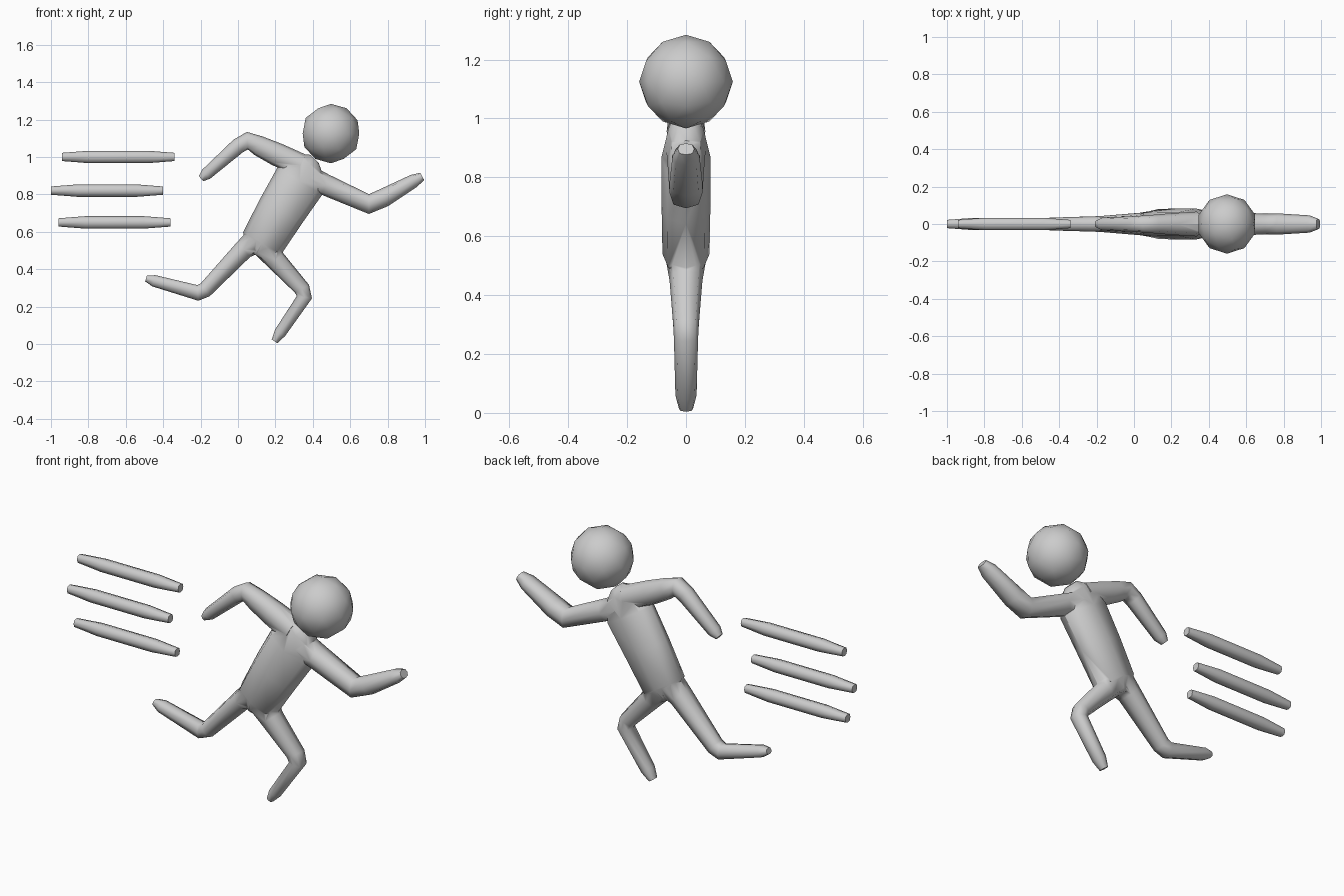
import bpy, bmesh
from math import sin, cos, pi
from mathutils import Vector

if "Cube" in bpy.data.objects:
    bpy.data.objects.remove(bpy.data.objects["Cube"])


def finish(obj, angle=65):
    bpy.ops.object.select_all(action='DESELECT')
    obj.select_set(True)
    bpy.context.view_layer.objects.active = obj
    bpy.ops.object.shade_smooth_by_angle(angle=angle * pi / 180)


def loft(name, path):
    """Octagonal tube along (x, z, half width in plane, half depth) points."""
    bm = bmesh.new()
    pts = [Vector((p[0], 0, p[1])) for p in path]
    rings = []
    for i, p in enumerate(pts):
        d = Vector((0, 0, 0))
        if i > 0:
            d += (p - pts[i - 1]).normalized()
        if i < len(pts) - 1:
            d += (pts[i + 1] - p).normalized()
        d.normalize()
        side = Vector((-d.z, 0, d.x))
        w, t = path[i][2:]
        ring = []
        for k in range(8):
            a = k * pi / 4
            f = 1.0 if k % 2 == 0 else 1.08   # slightly boxy section
            ring.append(bm.verts.new(p + side * (w * f * cos(a)) + Vector((0, t * f * sin(a), 0))))
        rings.append(ring)
    for a, b in zip(rings, rings[1:]):
        for k in range(8):
            bm.faces.new((a[k], a[(k + 1) % 8], b[(k + 1) % 8], b[k]))
    bm.faces.new(rings[0])
    bm.faces.new(rings[-1])
    bmesh.ops.recalc_face_normals(bm, faces=bm.faces)
    me = bpy.data.meshes.new(name)
    bm.to_mesh(me)
    bm.free()
    obj = bpy.data.objects.new(name, me)
    bpy.context.collection.objects.link(obj)
    return obj


# Torso, leaning forward
body = loft("body", [
    (0.095, 0.475, 0.05, 0.045), (0.13, 0.54, 0.118, 0.08), (0.23, 0.71, 0.13, 0.083),
    (0.33, 0.87, 0.14, 0.083), (0.383, 0.963, 0.088, 0.06), (0.41, 0.99, 0.03, 0.035)])

# Limbs, from the torso out to the tip
limbs = {
    "rear_arm": [(0.335, 0.955, 0.064, 0.066), (0.205, 1.015, 0.062, 0.058),
                 (0.11, 1.06, 0.054, 0.05), (0.05, 1.087, 0.047, 0.045),
                 (0.0, 1.058, 0.042, 0.042), (-0.17, 0.908, 0.032, 0.034),
                 (-0.198, 0.884, 0.018, 0.02)],
    "front_arm": [(0.35, 0.905, 0.062, 0.068), (0.47, 0.85, 0.057, 0.063),
                  (0.70, 0.748, 0.053, 0.056), (0.78, 0.782, 0.05, 0.056),
                  (0.94, 0.872, 0.036, 0.046), (0.985, 0.896, 0.022, 0.028)],
    "rear_leg": [(0.12, 0.57, 0.075, 0.074), (0.03, 0.505, 0.053, 0.06),
                 (-0.175, 0.29, 0.042, 0.043), (-0.215, 0.273, 0.042, 0.041),
                 (-0.45, 0.338, 0.031, 0.034), (-0.492, 0.35, 0.016, 0.02)],
    "front_leg": [(0.14, 0.54, 0.08, 0.072), (0.20, 0.45, 0.055, 0.056),
                  (0.342, 0.295, 0.043, 0.043), (0.355, 0.25, 0.041, 0.041),
                  (0.225, 0.06, 0.032, 0.036), (0.195, 0.014, 0.018, 0.024)],
}
for name, path in limbs.items():
    limb = loft(name, path)
    mod = body.modifiers.new(name, 'BOOLEAN')
    mod.operation = 'UNION'
    mod.solver = 'EXACT'
    mod.object = limb
    bpy.context.view_layer.objects.active = body
    bpy.ops.object.modifier_apply(modifier=mod.name)
    bpy.data.objects.remove(limb, do_unlink=True)
finish(body)

# Head
bpy.ops.mesh.primitive_ico_sphere_add(subdivisions=2, radius=0.159, location=(0.497, 0, 1.125))
head = bpy.context.object
head.name = "head"
finish(head)

# Speed lines trailing behind
for i, (x, z) in enumerate([(-0.64, 1.0), (-0.70, 0.82), (-0.66, 0.65)]):
    finish(loft(f"speed_line_{i + 1}", [
        (x + dx, z, r, r) for dx, r in
        [(-0.30, 0.022), (-0.16, 0.033), (0.16, 0.033), (0.30, 0.022)]]))
